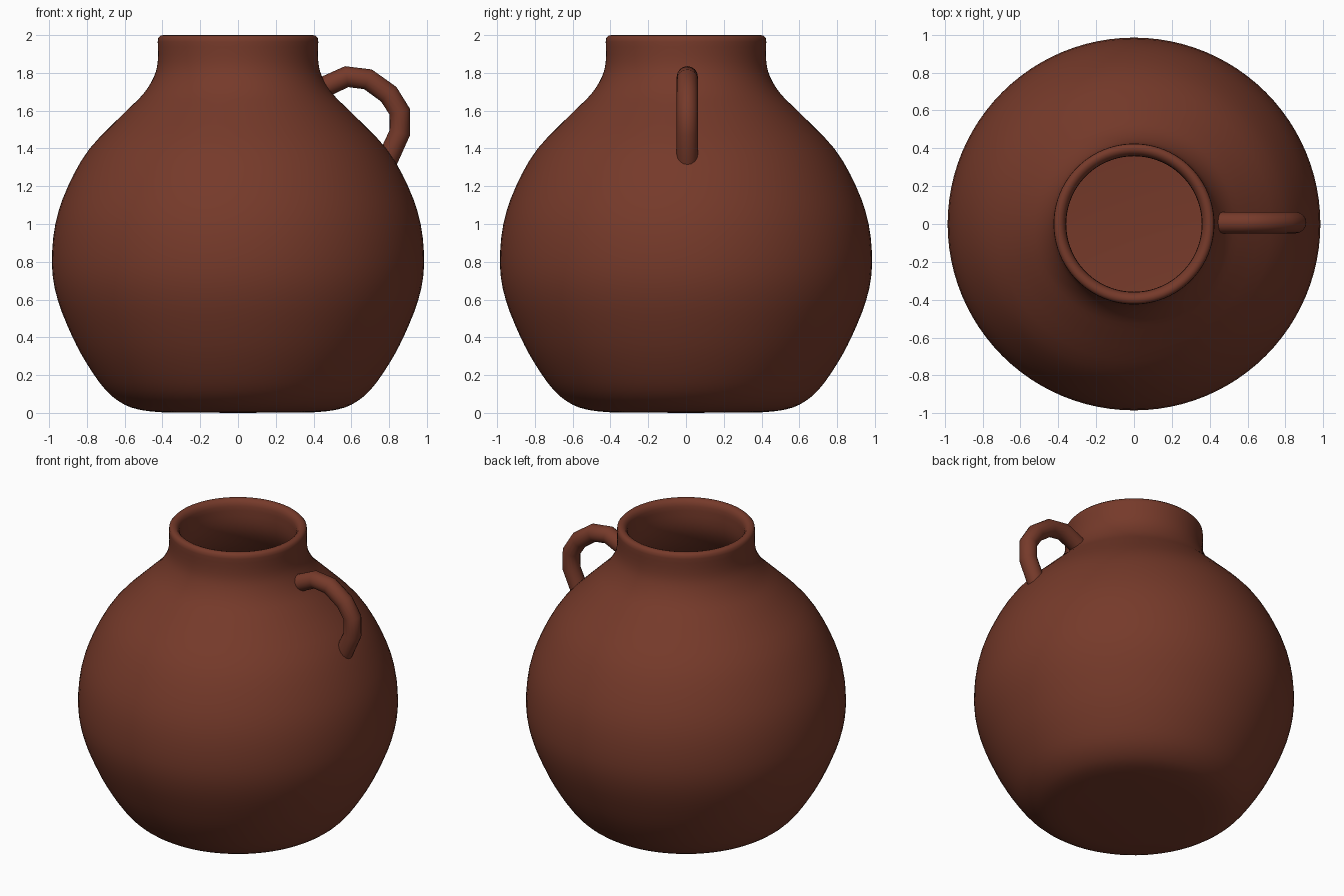
import bpy, bmesh, math
from mathutils import Vector

if "Cube" in bpy.data.objects:
    bpy.data.objects.remove(bpy.data.objects["Cube"])

clay = bpy.data.materials.new("clay")
clay.diffuse_color = (0.18, 0.042, 0.023, 1)
clay.use_nodes = True
clay.node_tree.nodes["Principled BSDF"].inputs["Base Color"].default_value = clay.diffuse_color


def smooth_path(pts, steps=3):
    """Catmull-Rom curve through the profile points."""
    p = [Vector(q) for q in pts]
    p = [p[0]] + p + [p[-1]]
    out = []
    for i in range(1, len(p) - 2):
        a, b, c, d = p[i - 1:i + 3]
        for s in range(steps):
            t = s / steps
            out.append(0.5 * (2 * b + (c - a) * t + (2 * a - 5 * b + 4 * c - d) * t ** 2
                              + (3 * b - a - 3 * c + d) * t ** 3))
    return out + [p[-1]]


def finish(ob, angle):
    ob.data.materials.append(clay)
    bpy.ops.object.select_all(action='DESELECT')
    ob.select_set(True)
    bpy.context.view_layer.objects.active = ob
    bpy.ops.object.shade_smooth_by_angle(angle=math.radians(angle))


# Jar body: outer wall, rounded rim, inner wall (radius, height)
outer = [(0.40, 0.003), (0.50, 0.013), (0.60, 0.043), (0.70, 0.12), (0.80, 0.26),
         (0.88, 0.41), (0.955, 0.60), (0.985, 0.78), (0.967, 1.00), (0.90, 1.20),
         (0.785, 1.40), (0.60, 1.59), (0.50, 1.69), (0.445, 1.78), (0.425, 1.86),
         (0.425, 1.965)]
rim = [(0.423, 1.985), (0.41, 1.998), (0.395, 2.0), (0.38, 1.995), (0.367, 1.98)]
inner = [(0.36, 1.96), (0.36, 1.85), (0.385, 1.755), (0.45, 1.65), (0.55, 1.55),
         (0.735, 1.36), (0.845, 1.17), (0.905, 0.99), (0.92, 0.78), (0.89, 0.61),
         (0.82, 0.43), (0.74, 0.28), (0.66, 0.17), (0.58, 0.10), (0.40, 0.065)]
profile = [Vector((0, 0))] + smooth_path(outer) + [Vector(r) for r in rim] \
    + smooth_path(inner) + [Vector((0, 0.06))]

bm = bmesh.new()
verts = [bm.verts.new((v.x, 0, v.y)) for v in profile]
edges = [bm.edges.new(e) for e in zip(verts, verts[1:])]
bmesh.ops.spin(bm, geom=verts + edges, cent=(0, 0, 0), axis=(0, 0, 1),
               angle=math.tau, steps=96)
bmesh.ops.remove_doubles(bm, verts=bm.verts, dist=0.0005)
bmesh.ops.recalc_face_normals(bm, faces=bm.faces)
mesh = bpy.data.meshes.new("jar_body")
bm.to_mesh(mesh)
bm.free()
jar = bpy.data.objects.new("jar_body", mesh)
bpy.context.collection.objects.link(jar)
finish(jar, 40)

# Loop handle: faceted path with a round section
path = [(0.43, 1.713), (0.575, 1.78), (0.688, 1.766), (0.798, 1.687),
        (0.856, 1.595), (0.856, 1.482), (0.782, 1.32)]
curve = bpy.data.curves.new("handle_path", 'CURVE')
curve.dimensions = '3D'
curve.bevel_depth = 0.056
curve.bevel_resolution = 6
curve.use_fill_caps = True
spline = curve.splines.new('POLY')
spline.points.add(len(path) - 1)
for pt, (x, z) in zip(spline.points, path):
    pt.co = (x, 0.007, z, 1)
handle = bpy.data.objects.new("handle", curve)
bpy.context.collection.objects.link(handle)
bpy.ops.object.select_all(action='DESELECT')
handle.select_set(True)
bpy.context.view_layer.objects.active = handle
bpy.ops.object.convert(target='MESH')
finish(bpy.context.view_layer.objects.active, 50)
